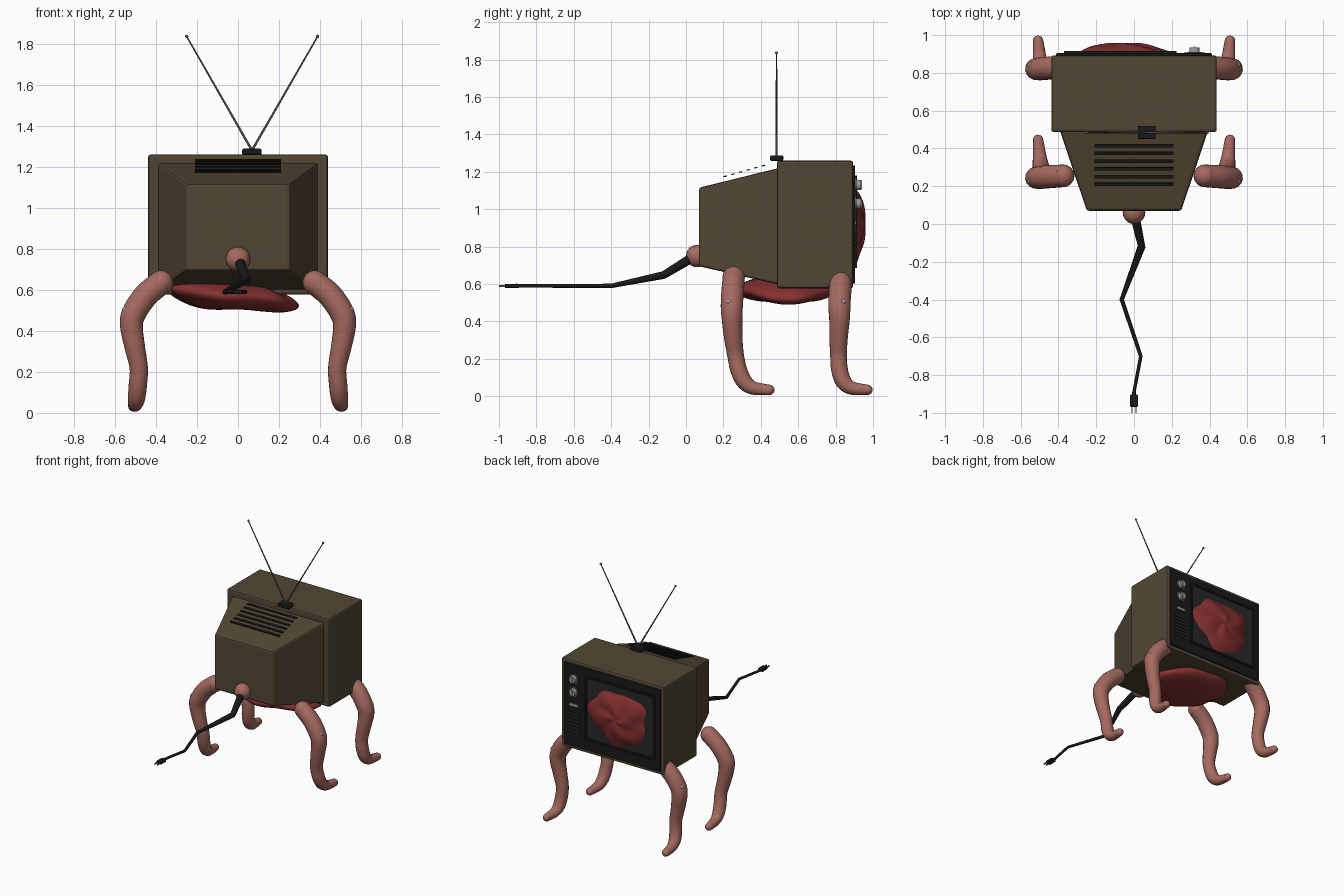
import bpy, bmesh, math
from mathutils import Vector, Matrix

if "Cube" in bpy.data.objects:
    bpy.data.objects.remove(bpy.data.objects["Cube"])


def material(name, rgb):
    m = bpy.data.materials.new(name)
    m.diffuse_color = (*rgb, 1)
    m.use_nodes = True
    m.node_tree.nodes["Principled BSDF"].inputs["Base Color"].default_value = m.diffuse_color
    return m


BROWN = material("brown casing", (0.085, 0.062, 0.034))
BLACK = material("black plastic", (0.010, 0.010, 0.010))
GLASS = material("dark screen", (0.020, 0.020, 0.020))
SKIN = material("pink skin", (0.38, 0.145, 0.115))
FLESH = material("red flesh", (0.24, 0.030, 0.030))
METAL = material("grey metal", (0.32, 0.33, 0.34))
ROD = material("dark metal", (0.10, 0.10, 0.10))


def finish(bm, name, mat, smooth=None, bevel=0):
    bmesh.ops.recalc_face_normals(bm, faces=bm.faces)
    me = bpy.data.meshes.new(name)
    bm.to_mesh(me)
    bm.free()
    ob = bpy.data.objects.new(name, me)
    bpy.context.collection.objects.link(ob)
    me.materials.append(mat)
    if bevel:
        mod = ob.modifiers.new("bevel", "BEVEL")
        mod.width = bevel
        mod.segments = 2
    if smooth:
        bpy.ops.object.select_all(action='DESELECT')
        ob.select_set(True)
        bpy.context.view_layer.objects.active = ob
        bpy.ops.object.shade_smooth_by_angle(angle=math.radians(smooth))
    return ob


def box(name, mat, x, y, z, bevel=0, back=None, tilt=0):
    """Box from (min, max) ranges; back = (x range, z range) at the min y end."""
    bm = bmesh.new()
    bx, bz = back or (x, z)
    rings = []
    for yy, (xa, xb), (za, zb) in ((y[0], bx, bz), (y[1], x, z)):
        rings.append([bm.verts.new(p) for p in
                      ((xa, yy, za), (xb, yy, za), (xb, yy, zb), (xa, yy, zb))])
    for r in rings:
        bm.faces.new(r)
    for i in range(4):
        j = (i + 1) % 4
        bm.faces.new((rings[0][i], rings[0][j], rings[1][j], rings[1][i]))
    if tilt:
        c = Vector((sum(x) / 2, sum(y) / 2, sum(z) / 2))
        bmesh.ops.rotate(bm, verts=bm.verts, cent=c, matrix=Matrix.Rotation(tilt, 3, 'X'))
    return finish(bm, name, mat, bevel=bevel)


def ball(name, mat, centre, r):
    bm = bmesh.new()
    bmesh.ops.create_uvsphere(bm, u_segments=20, v_segments=12, radius=r,
                              matrix=Matrix.Translation(centre))
    return finish(bm, name, mat, 60)


def tube(name, mat, pts, sides=16, steps=1, round_ends=False, smooth=60):
    """Tube through (x, y, z, radius) points, splined when steps > 1."""
    p = [Vector(q) for q in pts]
    path = []
    for i in range(len(p) - 1):
        a, b, c, d = p[max(i - 1, 0)], p[i], p[i + 1], p[min(i + 2, len(p) - 1)]
        for s in range(steps):
            t = s / steps
            path.append(b + 0.5 * t * (c - a + t * (2 * a - 5 * b + 4 * c - d
                        + t * (3 * (b - c) + d - a))))
    path.append(p[-1])
    bm = bmesh.new()
    rings, side = [], None
    for i, q in enumerate(path):
        tan = (path[min(i + 1, len(path) - 1)] - path[max(i - 1, 0)]).xyz.normalized()
        side = side or tan.orthogonal()
        side = (side - tan * side.dot(tan)).normalized()
        up = tan.cross(side)
        rings.append([bm.verts.new(q.xyz + q.w * (side * math.cos(a) + up * math.sin(a)))
                      for a in (2 * math.pi * k / sides for k in range(sides))])
    for r, s in zip(rings, rings[1:]):
        for k in range(sides):
            n = (k + 1) % sides
            bm.faces.new((r[k], r[n], s[n], s[k]))
    bm.faces.new(rings[0])
    bm.faces.new(rings[-1])
    if round_ends:
        for q in (path[0], path[-1]):
            bmesh.ops.create_uvsphere(bm, u_segments=sides, v_segments=10, radius=q.w,
                                      matrix=Matrix.Translation(q.xyz))
    return finish(bm, name, mat, smooth)


# Casing: front cabinet and tapered rear housing
box("cabinet", BROWN, (-0.438, 0.438), (0.487, 0.893), (0.577, 1.26), 0.012)
box("rear_housing", BROWN, (-0.392, 0.392), (0.07, 0.495), (0.598, 1.22), 0.012,
    back=((-0.25, 0.25), (0.695, 1.115)))

# Vent slats above the sloping rear top
for i in range(6):
    y = 0.21 + 0.041 * i
    z = 1.176 + 0.28 * (y - 0.21)
    box("vent_slat", BLACK, (-0.21, 0.21), (y - 0.009, y + 0.009), (z - 0.003, z + 0.003),
        tilt=math.atan(0.28))

# Control face, screen and screen frame
box("face_panel", BLACK, (-0.412, 0.412), (0.885, 0.904), (0.603, 1.235), 0.004)
X0, X1, Z0, Z1 = -0.37, 0.225, 0.685, 1.18
box("screen", GLASS, (X0, X1), (0.90, 0.907), (Z0, Z1))
for xr, zr in (((X0, X1), (Z1 - 0.014, Z1)), ((X0, X1), (Z0, Z0 + 0.014)),
               ((X0, X0 + 0.014), (Z0, Z1)), ((X1 - 0.014, X1), (Z0, Z1))):
    box("screen_frame", BLACK, xr, (0.90, 0.915), zr)

# Knobs, badge and speaker grille
for z in (1.13, 1.03):
    tube("knob_ring", ROD, [(0.32, 0.90, z, 0.037), (0.32, 0.911, z, 0.037)], 24, smooth=40)
    tube("knob", METAL, [(0.32, 0.905, z, 0.029), (0.32, 0.935, z, 0.026)], 20, smooth=40)
    box("knob_grip", METAL, (0.314, 0.326), (0.93, 0.94), (z - 0.024, z + 0.024))
box("badge", METAL, (0.285, 0.355), (0.90, 0.91), (0.918, 0.936))
for i in range(7):
    z = 0.70 + 0.027 * i
    box("grille_bar", GLASS, (0.265, 0.375), (0.90, 0.909), (z - 0.006, z + 0.006))

# Flesh bulging from the screen
bm = bmesh.new()
N, M = 40, 8
rings = []
for j in range(1, M + 1):
    t = j / M
    ring = []
    for k in range(N):
        a = 2 * math.pi * k / N
        w = 1 + 0.07 * math.sin(3 * a + 0.6) + 0.06 * math.sin(5 * a + 2) + 0.03 * math.sin(8 * a)
        h = 0.052 * (1 - t ** 2) ** 0.8 + 0.007 * t * (1 - t) * 4 * math.sin(4 * a + 5 * t)
        ring.append(bm.verts.new((-0.06 + 0.245 * t * w * math.cos(a), 0.905 + h,
                                  0.925 + 0.205 * t * w * math.sin(a))))
    rings.append(ring)
tip = bm.verts.new((-0.06, 0.957, 0.925))
for k in range(N):
    n = (k + 1) % N
    bm.faces.new((tip, rings[0][k], rings[0][n]))
    for r, s in zip(rings, rings[1:]):
        bm.faces.new((r[k], r[n], s[n], s[k]))
bm.faces.new(rings[-1])
finish(bm, "screen_flesh", FLESH, 60)

# Flesh sagging under the casing
bm = bmesh.new()
bmesh.ops.create_uvsphere(bm, u_segments=40, v_segments=20, radius=1)
for v in bm.verts:
    a = math.atan2(v.co.y, v.co.x)
    w = 1 + 0.04 * math.sin(3 * a + 1) + 0.03 * math.sin(7 * a)
    bump = 0.006 * math.sin(5 * v.co.x + 1) * math.cos(4 * v.co.y)
    v.co = Vector((-0.045 + 0.325 * w * v.co.x, 0.545 + 0.265 * w * v.co.y,
                   0.572 + 0.073 * v.co.z + bump - 0.05 * v.co.x * abs(v.co.x)))
finish(bm, "belly_flesh", FLESH, 60)

# Four legs with a small stud at each knee
LEG = [(0.375, 0.255, 0.635, 0.060), (0.45, 0.25, 0.572, 0.061), (0.508, 0.245, 0.485, 0.060),
       (0.519, 0.246, 0.42, 0.056), (0.503, 0.252, 0.32, 0.050), (0.484, 0.265, 0.22, 0.045),
       (0.488, 0.282, 0.14, 0.045), (0.494, 0.312, 0.078, 0.043),
       (0.50, 0.36, 0.044, 0.036), (0.508, 0.445, 0.034, 0.028)]
for side in (-1, 1):
    for name, front in (("rear_leg", 0), ("front_leg", 1)):
        tube(name, SKIN, [(side * x, y + front * (0.52 + 0.055 * min(1, z / 0.4)), z, r)
                          for x, y, z, r in LEG], 16, 5, True)
        ball("knee_stud", METAL, (side * 0.548, 0.84 if front else 0.227, 0.505), 0.016)

# Tail: fleshy root, bent power cord, plug and prongs
ball("tail_root", SKIN, (0, 0.06, 0.75), 0.06)
tube("power_cord", BLACK, [(0.005, 0.04, 0.745, 0.026), (0.04, -0.12, 0.648, 0.021),
     (-0.065, -0.40, 0.59, 0.012), (0.036, -0.70, 0.59, 0.010), (0, -0.89, 0.59, 0.009)],
     10, smooth=40)
tube("cord_collar", BLACK, [(0, -0.88, 0.59, 0.008), (0, -0.91, 0.59, 0.013)], 10, smooth=40)
box("plug", BLACK, (-0.02, 0.02), (-0.968, -0.903), (0.579, 0.601), 0.004)
for x in (-0.011, 0.011):
    box("plug_prong", ROD, (x - 0.003, x + 0.003), (-1.0, -0.96), (0.585, 0.595))

# Antenna
box("antenna_base", BLACK, (0.02, 0.115), (0.45, 0.52), (1.258, 1.288), 0.007)
for x in (-0.25, 0.388):
    tube("antenna_rod", ROD, [(0.068, 0.484, 1.28, 0.006), (x, 0.484, 1.835, 0.0035)], 8)
    ball("antenna_tip", ROD, (x, 0.484, 1.836), 0.008)
